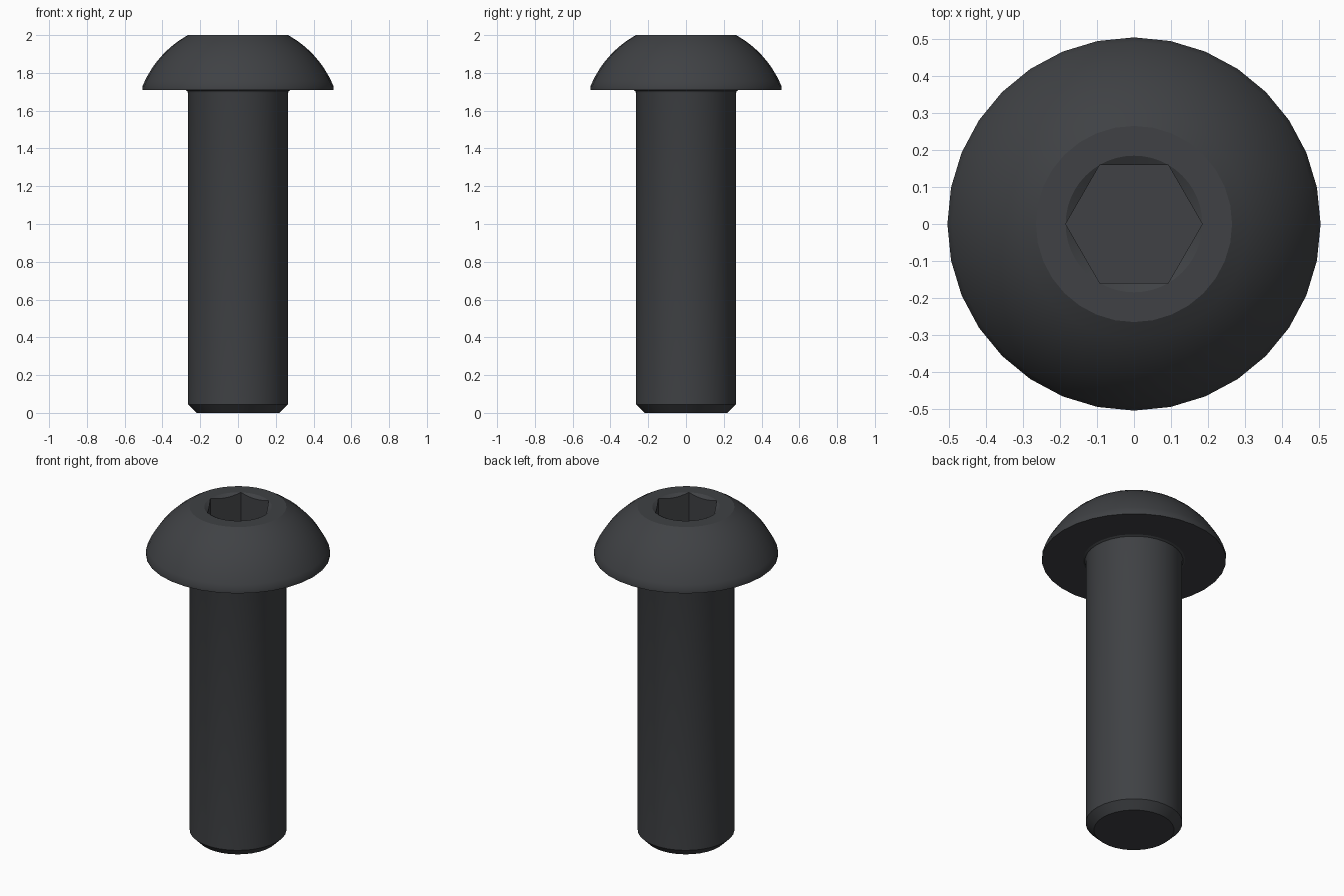
import bpy, bmesh
from math import sin, cos, pi, sqrt, radians

if "Cube" in bpy.data.objects:
    bpy.data.objects.remove(bpy.data.objects["Cube"])

SIDES, RIM = 32, 48
HEX_R, FLAT_R, DEPTH = 0.185, 0.16, 0.18
bm = bmesh.new()


def ring(points):
    return [bm.verts.new(p) for p in points]


def circle(r, z, n):
    return ring((r * cos(2 * pi * i / n), r * sin(2 * pi * i / n), z) for i in range(n))


def skin(a, b):
    n = len(a)
    for i in range(n):
        j = (i + 1) % n
        bm.faces.new((a[i], a[j], b[j], b[i]))


def loop_edges(loop):
    out = []
    for i, v in enumerate(loop):
        w = loop[(i + 1) % len(loop)]
        out.append(bm.edges.get((v, w)) or bm.edges.new((v, w)))
    return out


# Shank with chamfered tip, small fillet, and flat underside of the head
profile = [(0.22, 0), (0.265, 0.045), (0.265, 1.692), (0.269, 1.704),
           (0.28, 1.71), (0.505, 1.71)]
# Domed head: arc centred on the axis
dome_r, dome_z = 0.546, 1.523
for i in range(11):
    z = 1.73 + 0.27 * i / 10
    profile.append((sqrt(dome_r ** 2 - (z - dome_z) ** 2), z))
rings = [circle(r, z, SIDES) for r, z in profile]
for a, b in zip(rings, rings[1:]):
    skin(a, b)
bm.faces.new(rings[0][::-1])

# Hex socket: conical countersink cut by the six walls, then a flat floor
hex_top, hex_floor = [], []
for i in range(RIM):
    a = 2 * pi * i / RIM
    off = (a % (pi / 3)) - pi / 6
    if i % (RIM // 6) == 0:
        off = pi / 6
    r = HEX_R * cos(pi / 6) / cos(off)
    hex_top.append((r * cos(a), r * sin(a), 2 - (HEX_R - r) * 0.577))
    hex_floor.append((r * cos(a), r * sin(a), 2 - DEPTH))
rim = circle(HEX_R, 2, RIM)
top, floor = ring(hex_top), ring(hex_floor)
skin(rim, top)
skin(top, floor)
bm.faces.new(floor)

# Flat ring on top of the head
bmesh.ops.triangle_fill(bm, use_beauty=True, normal=(0, 0, 1),
                        edges=loop_edges(rings[-1]) + loop_edges(rim))
bmesh.ops.remove_doubles(bm, verts=bm.verts[:], dist=1e-5)
bmesh.ops.recalc_face_normals(bm, faces=bm.faces[:])

mesh = bpy.data.meshes.new("button_head_bolt")
bm.to_mesh(mesh)
bm.free()
bolt = bpy.data.objects.new("button_head_bolt", mesh)
bpy.context.collection.objects.link(bolt)

# Dark steel
steel = bpy.data.materials.new("dark_steel")
steel.diffuse_color = (0.05, 0.053, 0.058, 1)
steel.use_nodes = True
steel.node_tree.nodes["Principled BSDF"].inputs["Base Color"].default_value = steel.diffuse_color
mesh.materials.append(steel)

bpy.context.view_layer.objects.active = bolt
bolt.select_set(True)
bpy.ops.object.shade_smooth_by_angle(angle=radians(25))
